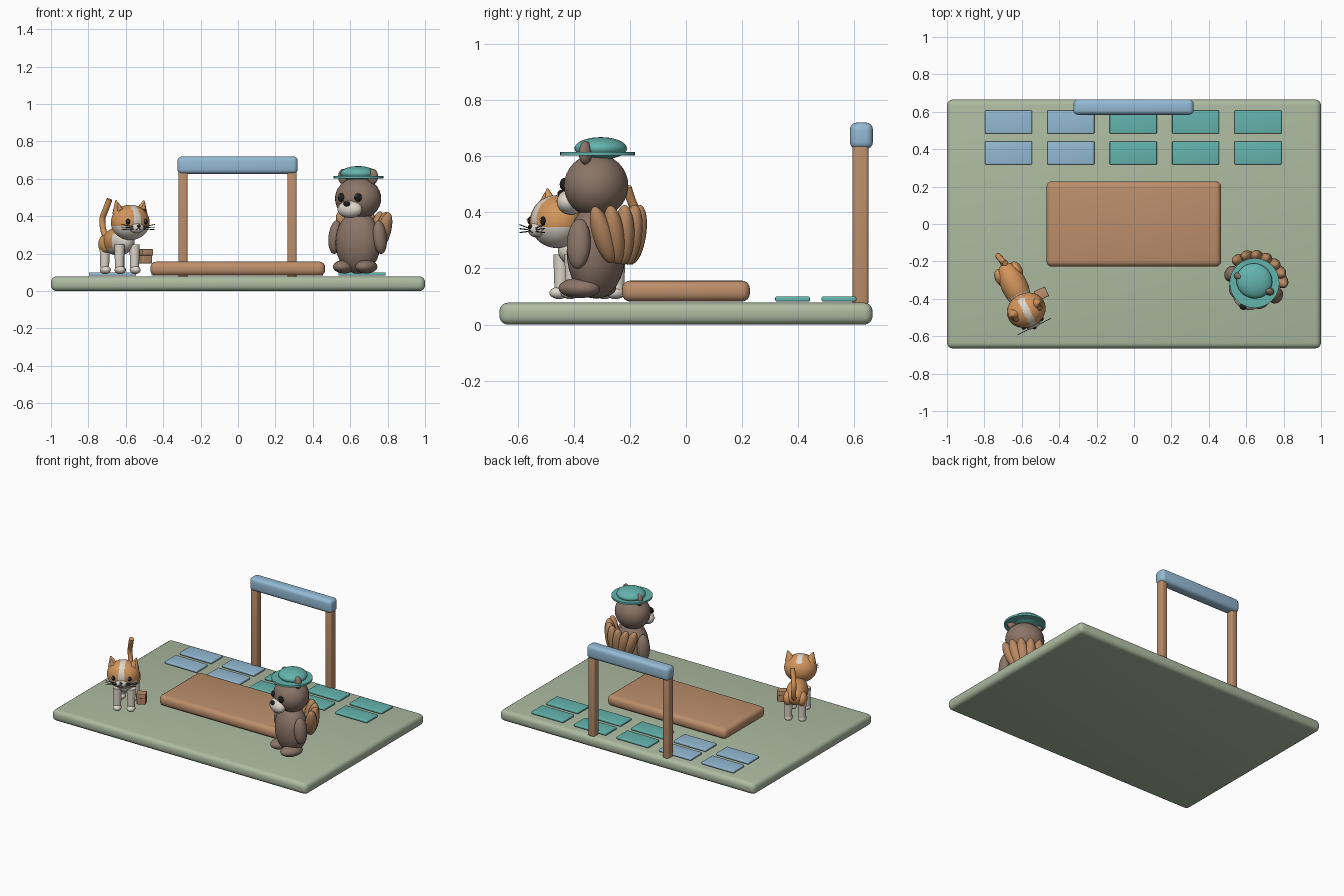
import bpy, bmesh, math
from mathutils import Matrix, Vector, Euler

if "Cube" in bpy.data.objects:
    bpy.data.objects.remove(bpy.data.objects["Cube"], do_unlink=True)


def material(name, rgb):
    lin = [(c / 255 / 12.92) if c < 11 else ((c / 255 + 0.055) / 1.055) ** 2.4 for c in rgb]
    m = bpy.data.materials.new(name)
    m.use_nodes = True
    m.diffuse_color = (*lin, 1)
    m.node_tree.nodes["Principled BSDF"].inputs["Base Color"].default_value = (*lin, 1)
    return m


green = material("sage green", (173, 187, 161))
wood = material("warm wood", (188, 142, 107))
teal = material("teal", (100, 180, 174))
blue = material("sky blue", (148, 186, 212))
brown = material("bear brown", (139, 117, 103))
tan = material("tail tan", (184, 136, 97))
orange = material("cat orange", (212, 150, 92))
cream = material("cream", (222, 214, 203))
dark = material("near black", (32, 30, 32))

WORLD = Matrix.Identity(4)


def place(x, y, degrees):
    return Matrix.Translation((x, y, 0)) @ Matrix.Rotation(math.radians(degrees), 4, "Z")


def finish(name, bm, mats, smooth=True):
    me = bpy.data.meshes.new(name)
    bm.normal_update()
    bm.to_mesh(me)
    bm.free()
    for m in mats:
        me.materials.append(m)
    ob = bpy.data.objects.new(name, me)
    bpy.context.collection.objects.link(ob)
    if smooth:
        me.shade_smooth()
    return ob


def ball(name, frame, loc, radii, mat, rot=(0, 0, 0), second=None, rule=None, seg=32):
    """Ellipsoid; faces whose unit direction passes the rule take the second material."""
    bm = bmesh.new()
    bmesh.ops.create_uvsphere(bm, u_segments=seg, v_segments=seg // 2, radius=1)
    if rule:
        for f in bm.faces:
            f.material_index = int(rule(f.calc_center_median()))
    euler = Euler([math.radians(a) for a in rot]).to_matrix().to_4x4()
    bm.transform(frame @ Matrix.Translation(loc) @ euler @ Matrix.Diagonal((*radii, 1)))
    return finish(name, bm, [mat] + ([second] if second else []))


def box(name, frame, lo, hi, mat, bevel):
    lo, hi = Vector(lo), Vector(hi)
    bm = bmesh.new()
    bmesh.ops.create_cube(bm, size=1)
    bm.transform(frame @ Matrix.Translation((lo + hi) / 2) @ Matrix.Diagonal((*(hi - lo), 1)))
    bmesh.ops.bevel(bm, geom=bm.edges[:], offset=bevel, segments=4, profile=0.5, affect="EDGES")
    ob = finish(name, bm, [mat], False)
    bpy.context.view_layer.objects.active = ob
    ob.select_set(True)
    bpy.ops.object.shade_smooth_by_angle(angle=math.radians(40))
    ob.select_set(False)
    return ob


def cone(name, frame, a, b, r1, r2, mat, seg=20):
    a, b = Vector(a), Vector(b)
    bm = bmesh.new()
    bmesh.ops.create_cone(bm, cap_ends=True, segments=seg, radius1=r1, radius2=r2, depth=(b - a).length)
    turn = (b - a).to_track_quat("Z", "Y").to_matrix().to_4x4()
    bm.transform(frame @ Matrix.Translation((a + b) / 2) @ turn)
    ob = finish(name, bm, [mat], False)
    bpy.context.view_layer.objects.active = ob
    ob.select_set(True)
    bpy.ops.object.shade_smooth_by_angle(angle=math.radians(40))
    ob.select_set(False)
    return ob


def tube(name, frame, points, radius, mat):
    cu = bpy.data.curves.new(name, "CURVE")
    cu.dimensions = "3D"
    cu.bevel_depth = radius
    cu.bevel_resolution = 4
    cu.use_fill_caps = True
    sp = cu.splines.new("NURBS")
    sp.points.add(len(points) - 1)
    for p, co in zip(sp.points, points):
        p.co = (*co, 1)
    sp.use_endpoint_u = True
    sp.order_u = 3
    cu.materials.append(mat)
    ob = bpy.data.objects.new(name, cu)
    ob.matrix_world = frame
    bpy.context.collection.objects.link(ob)


# Ground slab, stage and gate
box("ground_slab", WORLD, (-1, -0.665, 0), (1, 0.665, 0.078), green, 0.03)
box("stage", WORLD, (-0.468, -0.228, 0.082), (0.466, 0.228, 0.157), wood, 0.03)
for side, x in (("right", -0.294), ("left", 0.289)):
    box(side + "_gate_post", WORLD, (x - 0.024, 0.594, 0.07), (x + 0.024, 0.65, 0.64), wood, 0.01)
box("gate_beam", WORLD, (-0.324, 0.584, 0.626), (0.319, 0.666, 0.72), blue, 0.025)

# Paving tiles
for col in range(5):
    for row in range(2):
        x, y = -0.671 + col * 0.3335, 0.38 + row * 0.165
        box(f"tile_{col}_{row}", WORLD, (x - 0.126, y - 0.062, 0.082), (x + 0.126, y + 0.062, 0.1),
            blue if col < 2 else teal, 0.006)

# Bear: body, head and face
bear = place(0.642, -0.32, -26)
ball("bear_body", bear, (0, 0, 0.26), (0.125, 0.1, 0.168), brown)
ball("bear_head", bear, (0, 0, 0.495), (0.126, 0.112, 0.113), brown)
ball("bear_muzzle", bear, (0, -0.1, 0.437), (0.07, 0.045, 0.046), cream)
ball("bear_nose", bear, (0, -0.138, 0.466), (0.019, 0.014, 0.014), dark, seg=16)
for side, s in (("right", -1), ("left", 1)):
    ball(side + "_bear_eye", bear, (s * 0.05, -0.102, 0.5), (0.02, 0.016, 0.023), dark, seg=16)
    ball(side + "_bear_eye_glint", bear, (s * 0.05 - 0.006, -0.116, 0.508), (0.005,) * 3, cream, seg=12)
    ball(side + "_bear_ear", bear, (s * 0.087, 0, 0.612), (0.03, 0.022, 0.042), brown)
    ball(side + "_bear_arm", bear, (s * 0.132, -0.005, 0.288), (0.036, 0.044, 0.09), brown, (0, s * -6, 0))
    ball(side + "_bear_foot", bear, (s * 0.066, -0.035, 0.13), (0.054, 0.078, 0.036), brown)

# Bear hat
cone("hat_brim", bear, (0, 0.005, 0.602), (0, 0.005, 0.615), 0.133, 0.133, teal, 40)
ball("hat_crown", bear, (-0.006, 0.015, 0.628), (0.097, 0.093, 0.04), teal)

# Bear tail: a fan of seven plumes wrapped round the back
for i in range(-3, 4):
    a = i * 0.38
    ball(f"tail_plume_{i + 4}", bear, (0.125 * math.sin(a), 0.04 + 0.1 * math.cos(a), 0.32),
         (0.036, 0.038, 0.108), tan, (-8, i * 7, -i * 15))

# Cat: body and legs
cat = place(-0.635, -0.34, 26)
ball("cat_body", cat, (0, 0.01, 0.265), (0.07, 0.135, 0.075), orange, second=cream,
     rule=lambda p: p.y < -0.38 or p.z < -0.55, seg=48)
for side, s in (("right", -1), ("left", 1)):
    for end, y in (("front", -0.095), ("back", 0.085)):
        cone(f"{side}_{end}_cat_leg", cat, (s * 0.045, y, 0.1), (s * 0.045, y, 0.25), 0.023, 0.028, cream)
        ball(f"{side}_{end}_cat_paw", cat, (s * 0.045, y - 0.008, 0.113), (0.028, 0.036, 0.022), cream, seg=20)
    ball(side + "_cat_haunch", cat, (s * 0.045, 0.08, 0.25), (0.033, 0.05, 0.05), orange)
tube("cat_tail", cat, [(0, 0.11, 0.27), (0, 0.17, 0.28), (-0.01, 0.2, 0.38), (0, 0.16, 0.44), (0.01, 0.14, 0.49)],
     0.016, orange)

# Cat head: cream lower face and a cream blaze over the crown
ball("cat_head", cat, (0, -0.135, 0.367), (0.106, 0.092, 0.094), orange, second=cream,
     rule=lambda p: (p.z < -0.2 and p.y < 0.3) or (abs(p.x) < 0.17 and (p.y < 0.2 or p.z > 0.6)), seg=64)
ball("cat_muzzle", cat, (0, -0.215, 0.337), (0.043, 0.026, 0.026), cream)
ball("cat_nose", cat, (0, -0.24, 0.348), (0.01, 0.007, 0.008), dark, seg=16)
for side, s in (("right", -1), ("left", 1)):
    cone(side + "_cat_ear", cat, (s * 0.066, -0.13, 0.42), (s * 0.084, -0.13, 0.485), 0.036, 0.003, orange)
    cone(side + "_cat_inner_ear", cat, (s * 0.068, -0.152, 0.432), (s * 0.081, -0.141, 0.47), 0.018, 0.002, tan)
    ball(side + "_cat_eye", cat, (s * 0.052, -0.214, 0.37), (0.013, 0.009, 0.015), dark, seg=16)
    ball(side + "_cat_eye_glint", cat, (s * 0.052 - 0.004, -0.222, 0.375), (0.004,) * 3, cream, seg=12)
    for k in (-1, 0, 1):
        cone(f"{side}_whisker_{k + 2}", cat, (s * 0.03, -0.232, 0.338 + k * 0.006),
             (s * 0.1, -0.232, 0.342 + k * 0.014), 0.002, 0.002, dark, 6)
    tube(side + "_cat_mouth", cat, [(0, -0.241, 0.338), (s * 0.008, -0.24, 0.326), (s * 0.02, -0.234, 0.33)],
         0.002, dark)

# Small bag beside the cat
box("cat_bag", cat, (0.082, -0.115, 0.147), (0.142, -0.065, 0.222), wood, 0.006)
box("cat_bag_flap", cat, (0.08, -0.119, 0.19), (0.144, -0.063, 0.224), wood, 0.004)
